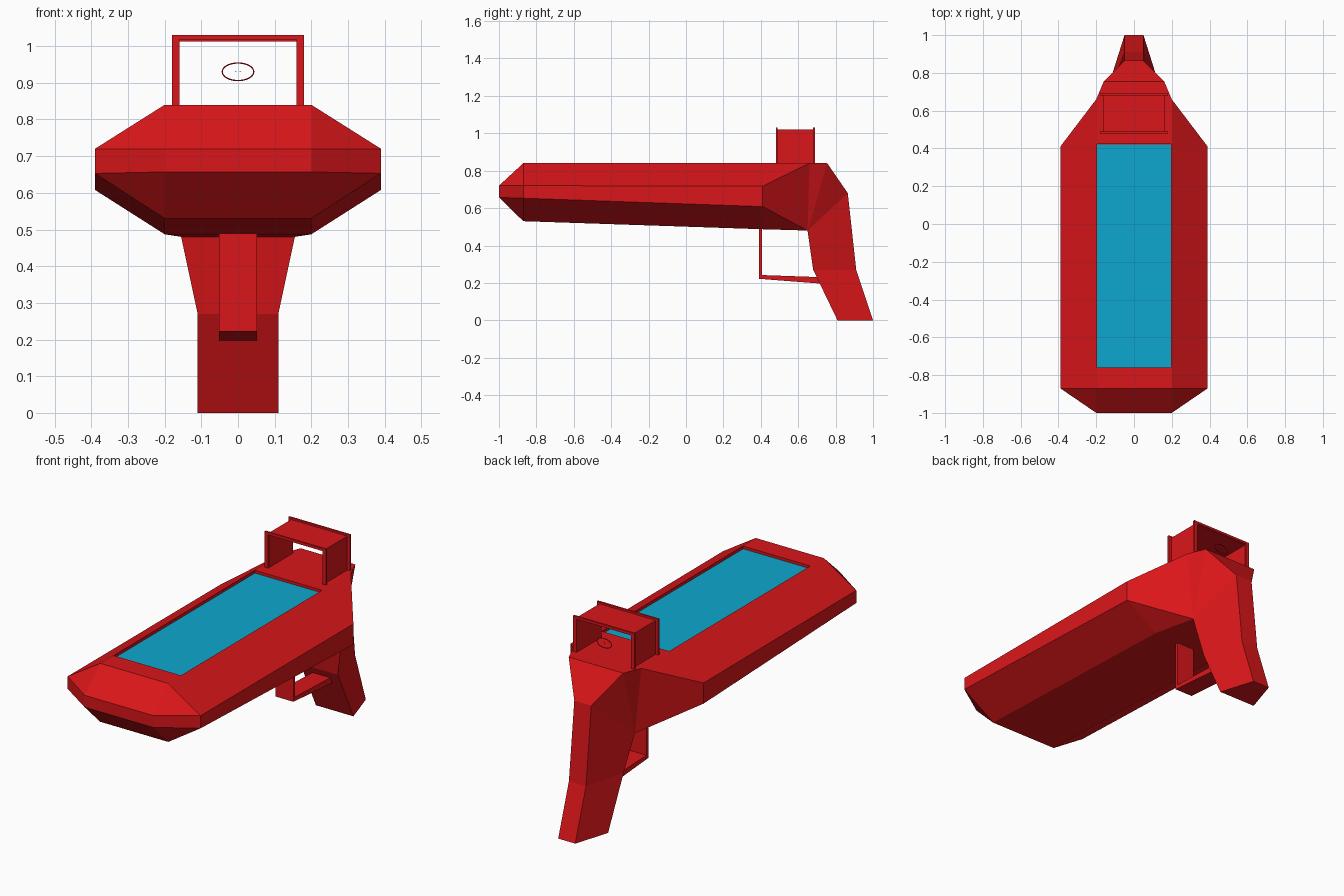
import bpy, bmesh, math
from mathutils import Vector

if "Cube" in bpy.data.objects:
    bpy.data.objects.remove(bpy.data.objects["Cube"])


def material(name, rgb):
    m = bpy.data.materials.new(name)
    m.diffuse_color = (*rgb, 1)
    m.use_nodes = True
    m.node_tree.nodes["Principled BSDF"].inputs["Base Color"].default_value = m.diffuse_color
    return m


RED = material("red_shell", (0.7, 0.008, 0.01))
BLUE = material("blue_glass", (0.004, 0.39, 0.62))


def finish(bm, name, mat):
    bmesh.ops.recalc_face_normals(bm, faces=bm.faces)
    me = bpy.data.meshes.new(name)
    bm.to_mesh(me)
    bm.free()
    me.materials.append(mat)
    ob = bpy.data.objects.new(name, me)
    bpy.context.collection.objects.link(ob)
    return ob


def add_box(bm, lo, hi):
    verts = bmesh.ops.create_cube(bm, size=1)["verts"]
    for v in verts:
        v.co = Vector([(a + b) / 2 + c * (b - a) for a, b, c in zip(lo, hi, v.co)])


def boxes(name, mat, *spans):
    bm = bmesh.new()
    for lo, hi in spans:
        add_box(bm, lo, hi)
    return finish(bm, name, mat)


# Body and grip: one loft; each row is one side's corners from top to bottom
F, B = (0.2, 0.66, 0.84), (0.155, 0.65, 0.48)
half_sections = [
    [(0.2, -1, 0.72), (0.2, -1, 0.72), (0.2, -1, 0.657), (0.2, -1, 0.657)],
    [(0.2, -0.87, 0.84), (0.39, -0.87, 0.72), (0.39, -0.87, 0.653), (0.2, -0.87, 0.53)],
    [(0.2, 0.41, 0.84), (0.39, 0.41, 0.718), (0.39, 0.41, 0.608), (0.2, 0.41, 0.487)],
    [F, F, B, B],
    [(0.16, 0.755, 0.84), (0.16, 0.755, 0.84), B, B],
    [(0.05, 0.865, 0.68), (0.05, 0.865, 0.68), B, B],
    [(0.05, 0.91, 0.27), (0.05, 0.91, 0.27), (0.11, 0.68, 0.27), (0.11, 0.68, 0.27)],
    [(0.05, 1, 0), (0.05, 1, 0), (0.11, 0.81, 0), (0.11, 0.81, 0)],
]
bm = bmesh.new()
rings = []
for half in half_sections:
    pts = half + [(-x, y, z) for x, y, z in reversed(half)]
    rings.append([bm.verts.new(p) for p in pts])
for a, b in zip(rings, rings[1:]):
    for i in range(8):
        j = (i + 1) % 8
        bm.faces.new((a[i], a[j], b[j], b[i]))
bm.faces.new(rings[0])
bm.faces.new(rings[-1])
bmesh.ops.remove_doubles(bm, verts=bm.verts, dist=1e-4)
bmesh.ops.dissolve_degenerate(bm, edges=bm.edges, dist=1e-4)
body = finish(bm, "body_and_grip", RED)

# Shallow recess for the display panel
cutter = boxes("panel_recess_cutter", RED, ((-0.197, -0.76, 0.822), (0.197, 0.423, 0.9)))
cutter.hide_render = True
cutter.display_type = 'WIRE'
cut = body.modifiers.new("panel_recess", 'BOOLEAN')
cut.operation = 'DIFFERENCE'
cut.object = cutter
cut.solver = 'EXACT'

# Blue display panel lying in the recess
boxes("display_panel", BLUE, ((-0.196, -0.759, 0.81), (0.196, 0.422, 0.826)))

# Sight housing: thin channel between two slightly larger end frames
spans = [((-0.165, 0.485, 1.013), (0.165, 0.685, 1.02))]
for s in (-1, 1):
    x0, x1 = sorted((s * 0.159, s * 0.165))
    spans.append(((x0, 0.485, 0.83), (x1, 0.685, 1.018)))
boxes("sight_housing", RED, *spans)
for name, y in (("front_sight_frame", 0.48), ("rear_sight_frame", 0.68)):
    boxes(name, RED,
          ((-0.18, y, 0.83), (-0.16, y + 0.01, 1.03)),
          ((0.16, y, 0.83), (0.18, y + 0.01, 1.03)),
          ((-0.16, y, 1.018), (0.16, y + 0.01, 1.03)))

# Aiming ring: thin elliptical hoop with four centre dashes
cu = bpy.data.curves.new("aiming_ring", 'CURVE')
cu.dimensions = '3D'
cu.bevel_depth = 0.002
cu.bevel_resolution = 1
sp = cu.splines.new('POLY')
sp.points.add(31)
for i, p in enumerate(sp.points):
    a = math.tau * i / 32
    p.co = (0.043 * math.cos(a), 0.685, 0.93 + 0.024 * math.sin(a), 1)
sp.use_cyclic_u = True
cu.materials.append(RED)
bpy.context.collection.objects.link(bpy.data.objects.new("aiming_ring", cu))
dashes = []
for dx, dz, w, h in ((-0.006, 0, 0.002, 0.0005), (0.006, 0, 0.002, 0.0005),
                     (0, -0.005, 0.0005, 0.002), (0, 0.005, 0.0005, 0.002)):
    dashes.append(((dx - w, 0.684, 0.93 + dz - h), (dx + w, 0.686, 0.93 + dz + h)))
boxes("aiming_dashes", RED, *dashes)

# Trigger guard: L-shaped side profile extruded across x
profile = [(0.39, 0.5), (0.39, 0.222), (0.74, 0.195), (0.74, 0.23), (0.405, 0.242), (0.405, 0.5)]
bm = bmesh.new()
face = bm.faces.new([bm.verts.new((-0.052, y, z)) for y, z in profile])
out = bmesh.ops.extrude_face_region(bm, geom=[face])
moved = [g for g in out["geom"] if isinstance(g, bmesh.types.BMVert)]
bmesh.ops.translate(bm, verts=moved, vec=(0.104, 0, 0))
finish(bm, "trigger_guard", RED)
